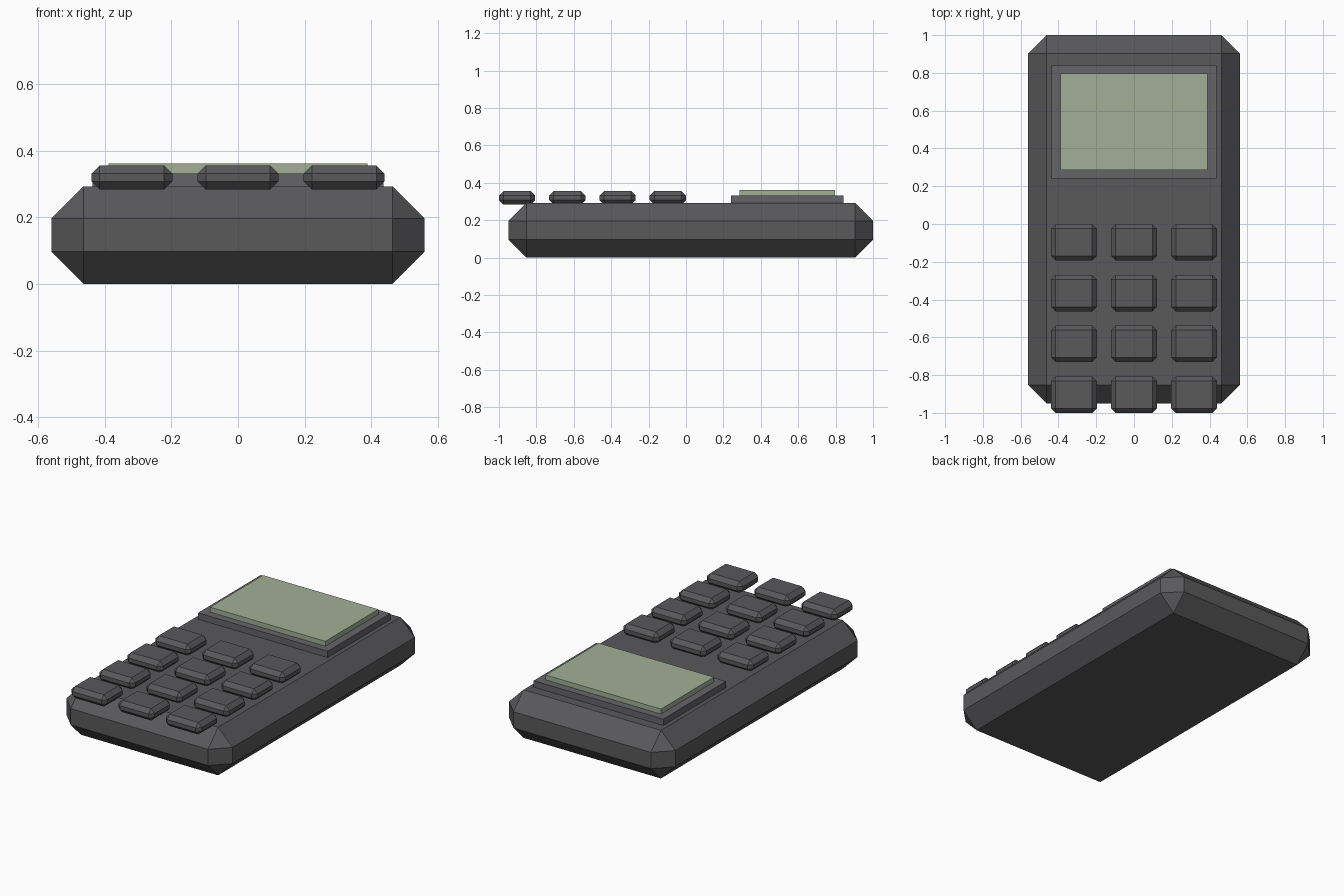
import bpy
import bmesh

if "Cube" in bpy.data.objects:
    bpy.data.objects.remove(bpy.data.objects["Cube"])


def material(name, rgb):
    m = bpy.data.materials.new(name)
    m.diffuse_color = (*rgb, 1)
    m.use_nodes = True
    m.node_tree.nodes["Principled BSDF"].inputs["Base Color"].default_value = m.diffuse_color
    return m


def box(name, x, y, z, mat, bevel=0):
    """Box from (min, max) ranges, with an optional single flat chamfer."""
    bm = bmesh.new()
    bmesh.ops.create_cube(bm, size=1)
    for v in bm.verts:
        for i, (lo, hi) in enumerate((x, y, z)):
            v.co[i] = hi if v.co[i] > 0 else lo
    if bevel:
        bmesh.ops.bevel(bm, geom=bm.edges[:], offset=bevel, segments=1,
                        affect='EDGES', profile=0.5)
    mesh = bpy.data.meshes.new(name)
    bm.to_mesh(mesh)
    bm.free()
    mesh.materials.append(mat)
    obj = bpy.data.objects.new(name, mesh)
    bpy.context.collection.objects.link(obj)
    return obj


dark = material("dark_plastic", (0.10, 0.10, 0.105))
trim = material("trim_plastic", (0.13, 0.13, 0.14))
green = material("display_green", (0.36, 0.43, 0.31))

# Chamfered case
box("case", (-0.56, 0.56), (-0.95, 1.0), (0, 0.293), dark, 0.097)

# Display frame and display
box("display_frame", (-0.437, 0.437), (0.24, 0.843), (0.285, 0.332), trim)
box("display", (-0.389, 0.389), (0.286, 0.796), (0.322, 0.362), green)

# Keypad, three columns by four rows; the front row overhangs the case
for row in range(4):
    for col in range(3):
        cx = (col - 1) * 0.318
        cy = -0.097 - row * 0.2687
        box(f"key_{row + 1}_{col + 1}", (cx - 0.121, cx + 0.121),
            (cy - 0.097, cy + 0.097), (0.283, 0.356), dark, 0.0243)
